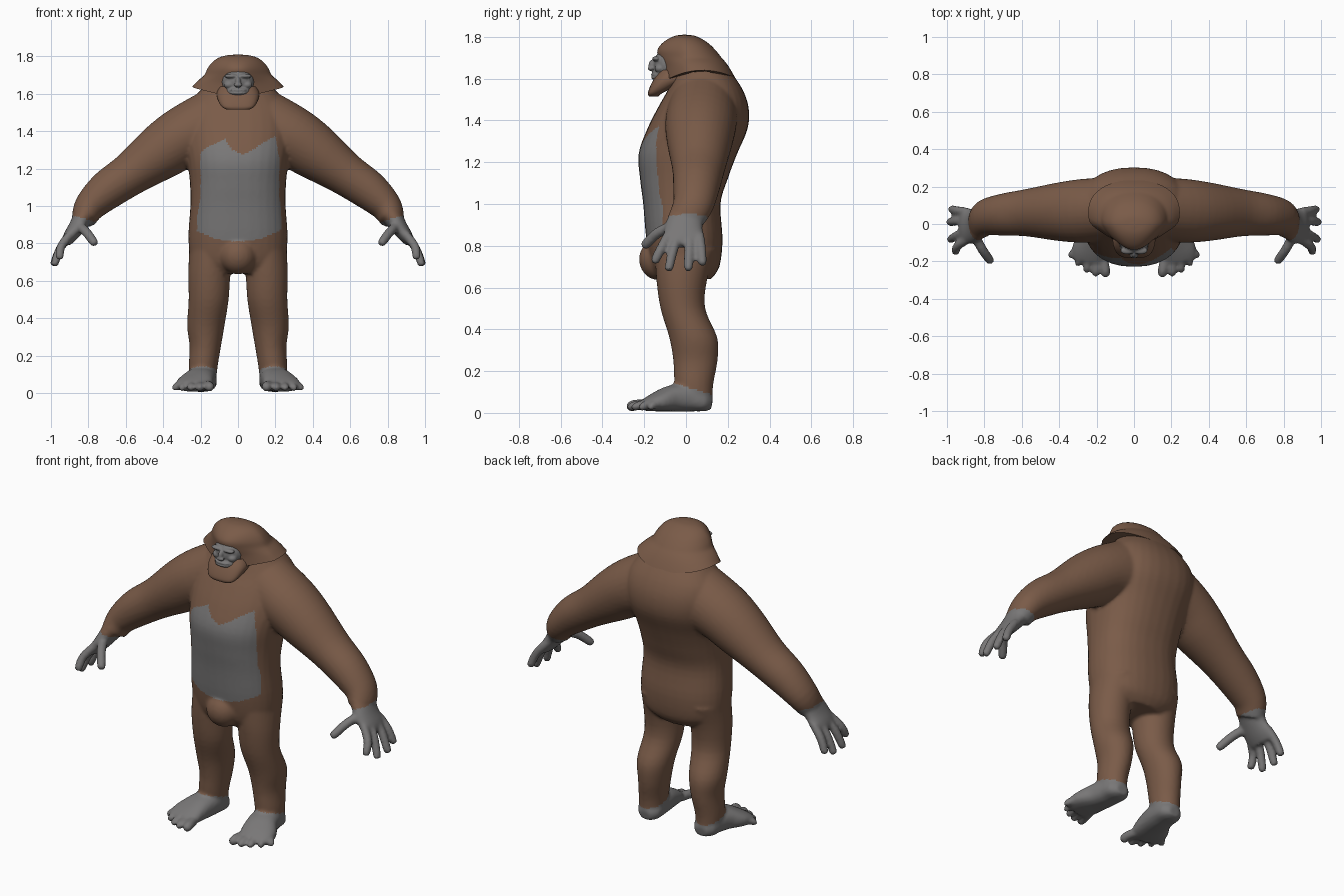
import bpy, bmesh, math
from mathutils import Vector, Matrix

cube = bpy.data.objects.get("Cube")
if cube:
    bpy.data.objects.remove(cube, do_unlink=True)


def material(name, rgb):
    m = bpy.data.materials.new(name)
    m.use_nodes = True
    m.diffuse_color = (*rgb, 1)
    m.node_tree.nodes["Principled BSDF"].inputs["Base Color"].default_value = (*rgb, 1)
    return m


FUR = material("brown fur", (0.195, 0.105, 0.065))
SKIN = material("grey skin", (0.19, 0.185, 0.185))
X, Y, Z = Vector((1, 0, 0)), Vector((0, 1, 0)), Vector((0, 0, 1))


def spline(rows, steps=4):
    """Catmull-Rom rows: centre x, y, z and two half widths."""
    out = []
    for i in range(len(rows) - 1):
        p = [rows[max(0, min(len(rows) - 1, i + k))] for k in (-1, 0, 1, 2)]
        for s in range(steps):
            t = s / steps
            out.append([0.5 * (2 * b + (c - a) * t + (2*a - 5*b + 4*c - d) * t*t
                               + (3*b - a - 3*c + d) * t**3) for a, b, c, d in zip(*p)])
    return out + [list(rows[-1])]


def loft(bm, rows, side=1, flat=False, ref=Y, power=2.0, n=32):
    """Closed tube of rounded sections, level or square to its path."""
    rows = spline(rows)
    pts = [Vector((side * r[0], r[1], r[2])) for r in rows]
    rings = []
    for i, r in enumerate(rows):
        t = Z if flat else (pts[min(i + 1, len(pts) - 1)] - pts[max(i - 1, 0)]).normalized()
        u = ref.cross(t).normalized()
        v = t.cross(u)
        ring = []
        for k in range(n):
            c, s = math.cos(math.tau * k / n), math.sin(math.tau * k / n)
            c = math.copysign(abs(c) ** (2 / power), c)
            s = math.copysign(abs(s) ** (2 / power), s)
            ring.append(bm.verts.new(pts[i] + u * c * max(r[3], 0.003) + v * s * max(r[4], 0.003)))
        rings.append(ring)
    for a, b in zip(rings, rings[1:]):
        for k in range(n):
            bm.faces.new((a[k], a[(k + 1) % n], b[(k + 1) % n], b[k]))
    bm.faces.new(rings[0][::-1])
    bm.faces.new(rings[-1])


def digit(bm, path, r, side, ref):
    """Finger or toe with a rounded tip."""
    a, b, c = [Vector(p) for p in path]
    end = c - (c - b).normalized() * r * 0.6
    rows = [(*a, r, r), (*b, r, r), (*end, r * 0.9, r * 0.9), (*c, r * 0.4, r * 0.4)]
    loft(bm, rows, side, ref=ref, n=12)


def ball(bm, centre, size):
    bmesh.ops.create_uvsphere(bm, u_segments=24, v_segments=16, radius=1,
                              matrix=Matrix.LocRotScale(Vector(centre), None, Vector(size)))


def finish(name, bm, mats, voxel=0, smooth=0):
    bmesh.ops.recalc_face_normals(bm, faces=bm.faces)
    me = bpy.data.meshes.new(name)
    bm.to_mesh(me)
    bm.free()
    ob = bpy.data.objects.new(name, me)
    bpy.context.collection.objects.link(ob)
    if voxel:
        # Fuse the overlapping volumes into one skin
        mod = ob.modifiers.new("fuse", 'REMESH')
        mod.mode = 'VOXEL'
        mod.voxel_size = voxel
        mod = ob.modifiers.new("soften", 'SMOOTH')
        mod.factor = 0.5
        mod.iterations = smooth
        bpy.context.view_layer.update()
        dg = bpy.context.evaluated_depsgraph_get()
        me = bpy.data.meshes.new_from_object(ob.evaluated_get(dg))
        ob.modifiers.clear()
        ob.data = me
    me.materials.clear()
    for m in mats:
        me.materials.append(m)
    me.shade_smooth()
    if not voxel:
        me.set_sharp_from_angle(angle=math.radians(50))
    return ob


# Torso: height, half width, front, back
body = bmesh.new()
torso = [(.64, .15, -.13, .12), (.70, .245, -.165, .16), (.83, .265, -.19, .175),
         (1.0, .255, -.205, .165), (1.12, .257, -.22, .2), (1.24, .27, -.227, .245),
         (1.36, .29, -.185, .295), (1.46, .29, -.135, .3), (1.55, .26, -.085, .27),
         (1.64, .18, -.05, .21)]
loft(body, [(0, (f + b) / 2, z, w, (b - f) / 2) for z, w, f, b in torso], flat=True, power=2.3)
ball(body, (0, -.13, .735), (.1, .095, .1))

arm = [(.12, .08, 1.44, .19, .17), (.28, .07, 1.375, .165, .17), (.41, .065, 1.29, .15, .155),
       (.57, .06, 1.175, .117, .127), (.70, .05, 1.085, .105, .112), (.79, .035, 1.0, .085, .098),
       (.825, 0, .93, .066, .085)]
palm = [(.81, .01, .97, .06, .08), (.86, -.01, .89, .045, .09), (.9, -.01, .835, .036, .098),
        (.92, -.01, .8, .024, .085)]
leg = [(.14, 0, .78, .12, .15), (.153, -.02, .64, .113, .122), (.157, -.015, .5, .107, .107),
       (.172, .035, .36, .1, .115), (.175, .045, .25, .084, .106), (.186, .038, .14, .077, .093),
       (.188, .045, .05, .07, .08)]
foot = [(.185, .125, .045, .035, .03), (.185, .09, .052, .068, .046), (.19, .02, .07, .077, .064),
        (.205, -.06, .07, .085, .064), (.232, -.14, .052, .1, .046), (.245, -.2, .036, .085, .028)]
# Base y, tip y, tip x, tip z of each finger
fingers = [(-.085, -.155, .955, .715), (-.035, -.085, .985, .68),
           (.02, .01, .99, .68), (.065, .08, .98, .705)]
toes = [(.15, -.285, .027), (.205, -.28, .022), (.255, -.26, .021), (.303, -.225, .02),
        (.342, -.18, .019)]

for s in (1, -1):
    loft(body, arm, s)
    loft(body, palm, s)
    loft(body, leg, s, flat=True)
    loft(body, foot, s, ref=Z, power=2.4)
    for y0, y1, x1, z1 in fingers:
        digit(body, [(.895, y0, .85), (.945, (y0 + y1) / 2, .785), (x1, y1, z1)], .024, s, Y)
    digit(body, [(.86, -.04, .9), (.815, -.13, .865), (.762, -.205, .795)], .026, s, Y)
    for x, y, r in toes:
        root = (x * .7 + .06, y * .55 - .03, .04)
        digit(body, [root, (x * .9 + .02, y * .8 - .01, .038), (x, y, r)], r, s, Z)

creature = finish("body", body, [FUR, SKIN], voxel=.01, smooth=5)

# Bare belly, hands and feet
TOP = [(-.22, 1.27), (-.17, 1.31), (-.07, 1.36), (-.03, 1.30), (.03, 1.275),
       (.09, 1.31), (.2, 1.375), (.23, 1.2)]


def belly_top(x):
    for (xa, za), (xb, zb) in zip(TOP, TOP[1:]):
        if xa <= x <= xb:
            return za + (zb - za) * (x - xa) / (xb - xa)
    return 0


for p in creature.data.polygons:
    x, y, z = p.center
    hand = abs(x) > .7 and z < .935 + .3 * (abs(x) - .83)
    sole = z < .125 - .3 * max(y, -.1)
    half = .2 + .025 * max(0, min(1, (1.05 - z) / .15)) + (.02 if x > 0 else 0)
    belly = (p.normal.y < -.1 and y < -.05 and abs(x) < half
             and .81 + 1.2 * x * x < z < belly_top(x))
    p.material_index = int(hand or sole or belly)

# Hooded head fur: height, half width, front, back
hood = bmesh.new()
rows = [(1.61, .245, -.11, .235), (1.66, .212, -.115, .2), (1.70, .18, -.132, .17),
        (1.735, .163, -.137, .142), (1.765, .142, -.118, .112), (1.79, .11, -.085, .075),
        (1.805, .065, -.05, .04), (1.81, .01, -.015, 0)]
loft(hood, [(0, (f + b) / 2, z, w, (b - f) / 2) for z, w, f, b in rows], flat=True, power=2.2, n=48)
for v in hood.verts:
    rim = max(0, min(1, (1.7 - v.co.z) / .09))
    v.co.x *= 1 - .42 * max(0, min(1, -v.co.y / .14))
    v.co.z += rim * max(-.02, .03 * (1 - ((v.co.y - .08) / .14) ** 2))
finish("head_fur", hood, [FUR])

# Beard
beard = bmesh.new()
loft(beard, [(0, -.155, 1.515, .06, .022), (0, -.148, 1.53, .085, .034), (0, -.115, 1.56, .105, .058),
             (0, -.07, 1.6, .115, .083), (0, -.045, 1.64, .1, .08)], flat=True, power=2.8)
finish("beard", beard, [FUR])

# Face with brow, nose, cheeks, muzzle and lips
face = bmesh.new()
ball(face, (0, -.075, 1.665), (.088, .08, .085))
ball(face, (0, -.158, 1.662), (.015, .022, .03))
ball(face, (0, -.168, 1.648), (.024, .015, .011))
ball(face, (0, -.112, 1.612), (.068, .05, .038))
for z in (1.604, 1.62):
    ball(face, (0, -.15, z), (.045, .018, .008))
for s in (1, -1):
    ball(face, (s * .036, -.142, 1.695), (.038, .02, .012))
    ball(face, (s * .048, -.125, 1.648), (.028, .025, .02))
finish("face", face, [SKIN], voxel=.005, smooth=2)
